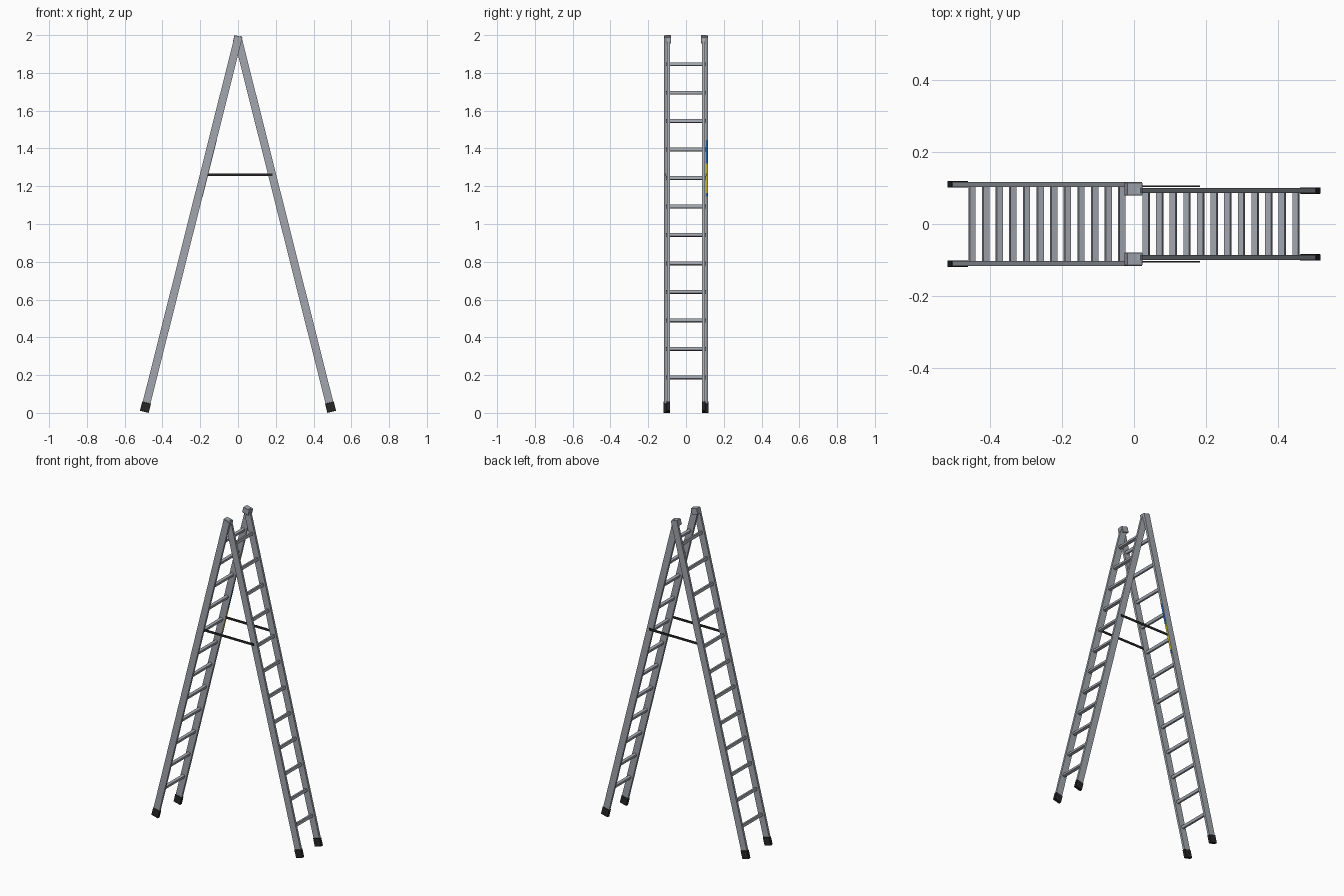
import bpy, math
from mathutils import Vector

if "Cube" in bpy.data.objects:
    bpy.data.objects.remove(bpy.data.objects["Cube"])

TILT = math.atan2(0.49, 1.95)      # lean of each ladder half
FOOT_Z, TOP_Z = 0.03, 1.98         # foot centre and apex of the rail axes


def material(name, rgb):
    m = bpy.data.materials.new(name)
    m.diffuse_color = (*rgb, 1)
    m.use_nodes = True
    m.node_tree.nodes["Principled BSDF"].inputs["Base Color"].default_value = m.diffuse_color
    return m


black = material("black_rubber", (0.02, 0.02, 0.02))
blue = material("blue_label", (0.02, 0.15, 0.5))
yellow = material("yellow_label", (0.75, 0.6, 0.03))
metal = material("aluminium", (0.36, 0.38, 0.42))


def box(name, loc, size, tilt=0.0, mat=metal, bevel=0.0):
    bpy.ops.mesh.primitive_cube_add(size=1, location=loc, rotation=(0, tilt, 0))
    ob = bpy.context.object
    ob.name = name
    ob.scale = size
    bpy.ops.object.transform_apply(location=False, rotation=False, scale=True)
    ob.data.materials.append(mat)
    if bevel:
        b = ob.modifiers.new("bevel", 'BEVEL')
        b.width, b.segments = bevel, 1
    return ob


def axis_x(z):
    """Distance of the rail axis from the centre at height z."""
    return (TOP_Z - z) * math.tan(TILT)


def ladder_half(name, side, rail_y):
    tilt = -side * TILT
    lo, hi = 0.03, 1.99
    mid = (lo + hi) / 2
    for end, sy in (("front", -1), ("back", 1)):
        # side rail and rubber foot
        box(f"{name}_{end}_rail", (side * axis_x(mid), sy * rail_y, mid),
            (0.042, 0.014, (hi - lo) / math.cos(TILT)), tilt)
        box(f"{name}_{end}_foot", (side * axis_x(FOOT_Z), sy * rail_y, FOOT_Z),
            (0.047, 0.018, 0.05), tilt, black, 0.001)
    # twelve rungs
    for i in range(12):
        z = 0.188 + i * 0.1507
        box(f"{name}_rung_{i + 1}", (side * axis_x(z), 0, z),
            (0.017, 2 * rail_y, 0.017), tilt)


ladder_half("wide_half", -1, 0.110)
ladder_half("narrow_half", 1, 0.093)

for end, sy in (("front", -1), ("back", 1)):
    # hinge block joining the two halves
    box(f"{end}_hinge_block", (-0.002, sy * 0.097, 1.977), (0.043, 0.036, 0.036), TILT, metal, 0.001)
    # spreader bar
    box(f"{end}_spreader", (0, sy * 0.1055, 1.26), (0.366, 0.004, 0.014), 0, black)

# label strips on the inner face of the wide half's back rail
inward = Vector((math.cos(TILT), 0, -math.sin(TILT)))
for name, z0, z1, mat in (("label_top", 1.32, 1.445, blue),
                          ("label_middle", 1.165, 1.32, yellow),
                          ("label_bottom", 1.147, 1.165, blue)):
    z = (z0 + z1) / 2
    dz = 0.021 * math.sin(TILT)
    loc = Vector((-axis_x(z + dz), 0.110, z + dz)) + inward * 0.0213
    box(name, loc, (0.002, 0.012, (z1 - z0) / math.cos(TILT)), TILT, mat)
